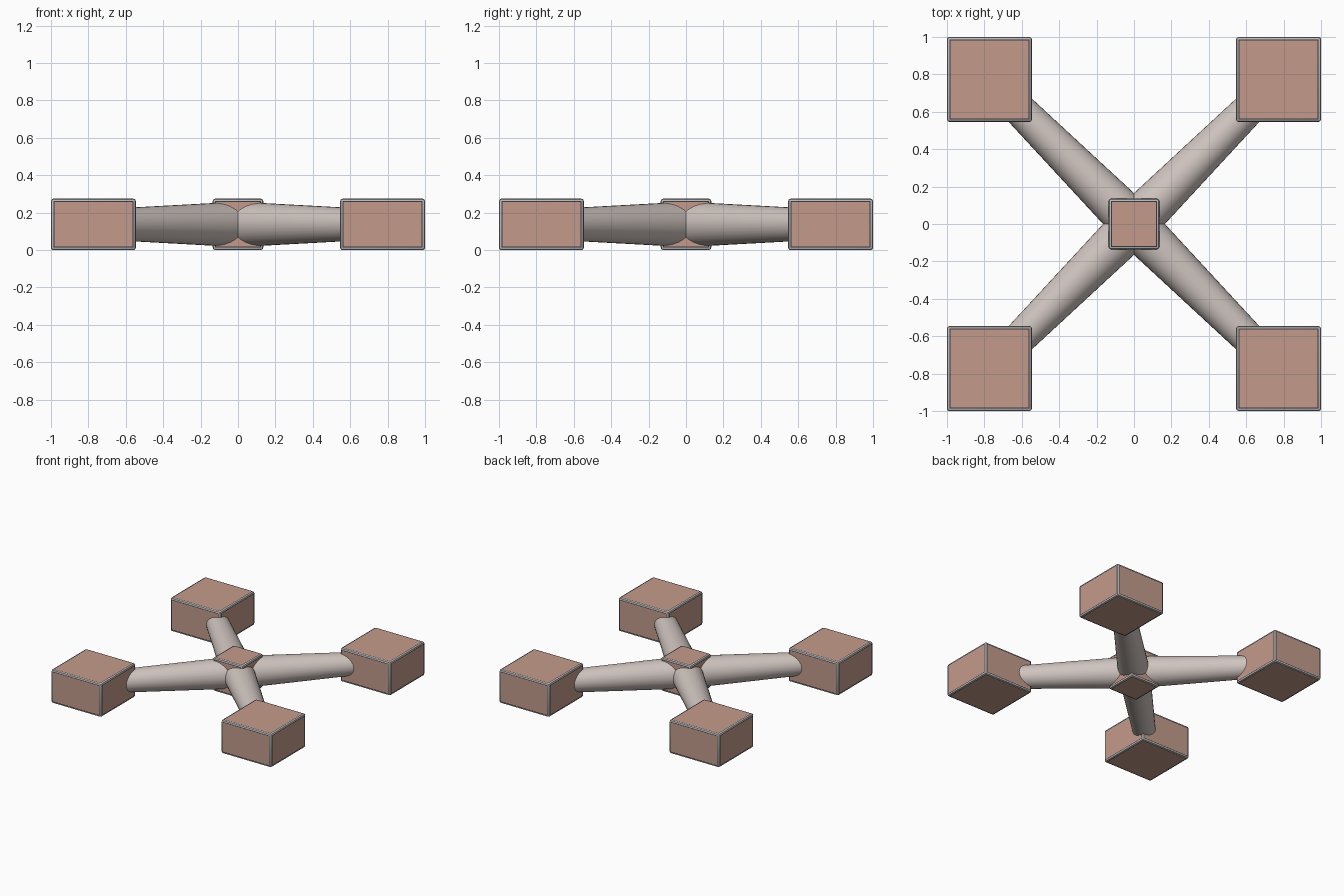
import bpy, math
from mathutils import Vector

if "Cube" in bpy.data.objects:
    bpy.data.objects.remove(bpy.data.objects["Cube"])


def material(name, color):
    m = bpy.data.materials.new(name)
    m.diffuse_color = (*color, 1)
    m.use_nodes = True
    m.node_tree.nodes["Principled BSDF"].inputs["Base Color"].default_value = m.diffuse_color
    return m


CLAY = material("clay panel", (0.55, 0.33, 0.26))
TRIM = material("grey trim", (0.52, 0.49, 0.47))
DARK = material("dark seam", (0.035, 0.04, 0.06))
ARM = material("warm grey arm", (0.62, 0.55, 0.52))

HEIGHT = 0.275
MID = HEIGHT / 2


def smooth(ob, angle):
    bpy.ops.object.select_all(action='DESELECT')
    ob.select_set(True)
    bpy.context.view_layer.objects.active = ob
    bpy.ops.object.shade_smooth_by_angle(angle=math.radians(angle))


def panel_box(name, x, y, width):
    """Box with rounded trim edges and a thin dark seam round each panel."""
    bpy.ops.mesh.primitive_cube_add(size=1, location=(x, y, MID))
    ob = bpy.context.object
    ob.name = name
    ob.scale = (width, width, HEIGHT)
    bpy.ops.object.transform_apply(location=False, rotation=False, scale=True)
    for m in (CLAY, TRIM, DARK):
        ob.data.materials.append(m)
    # rounded trim
    bev = ob.modifiers.new("trim", 'BEVEL')
    bev.width = 0.013
    bev.segments = 2
    bev.material = 1
    bpy.ops.object.modifier_apply(modifier=bev.name)
    # seam inset into each panel
    bpy.ops.object.mode_set(mode='EDIT')
    bpy.ops.mesh.select_all(action='DESELECT')
    bpy.ops.object.mode_set(mode='OBJECT')
    for p in ob.data.polygons:
        p.select = p.material_index == 0
    panels = [p.index for p in ob.data.polygons if p.select]
    bpy.ops.object.mode_set(mode='EDIT')
    bpy.ops.mesh.select_mode(type='FACE')
    bpy.ops.mesh.inset(thickness=0.005, use_individual=True)
    bpy.ops.object.mode_set(mode='OBJECT')
    for p in ob.data.polygons:
        if p.material_index == 0 and not p.select:
            p.material_index = 2
    smooth(ob, 30)


def arm(name, sx, sy):
    """Tapered round arm from the hub to the middle of a corner box."""
    reach = 1.09
    d = Vector((sx, sy, 0)).normalized()
    bpy.ops.mesh.primitive_cone_add(vertices=32, radius1=0.1215, radius2=0.079, depth=reach,
                                    location=d * reach / 2 + Vector((0, 0, MID)),
                                    rotation=d.to_track_quat('Z', 'Y').to_euler())
    ob = bpy.context.object
    ob.name = name
    ob.data.materials.append(ARM)
    smooth(ob, 40)


# hub in the middle, then an arm and a box in each corner
panel_box("hub", 0, 0, 0.27)
for fb, sy in (("front", -1), ("back", 1)):
    for side, sx in (("left", -1), ("right", 1)):
        arm(f"{fb}_{side}_arm", sx, sy)
        panel_box(f"{fb}_{side}_box", sx * 0.773, sy * 0.773, 0.454)
